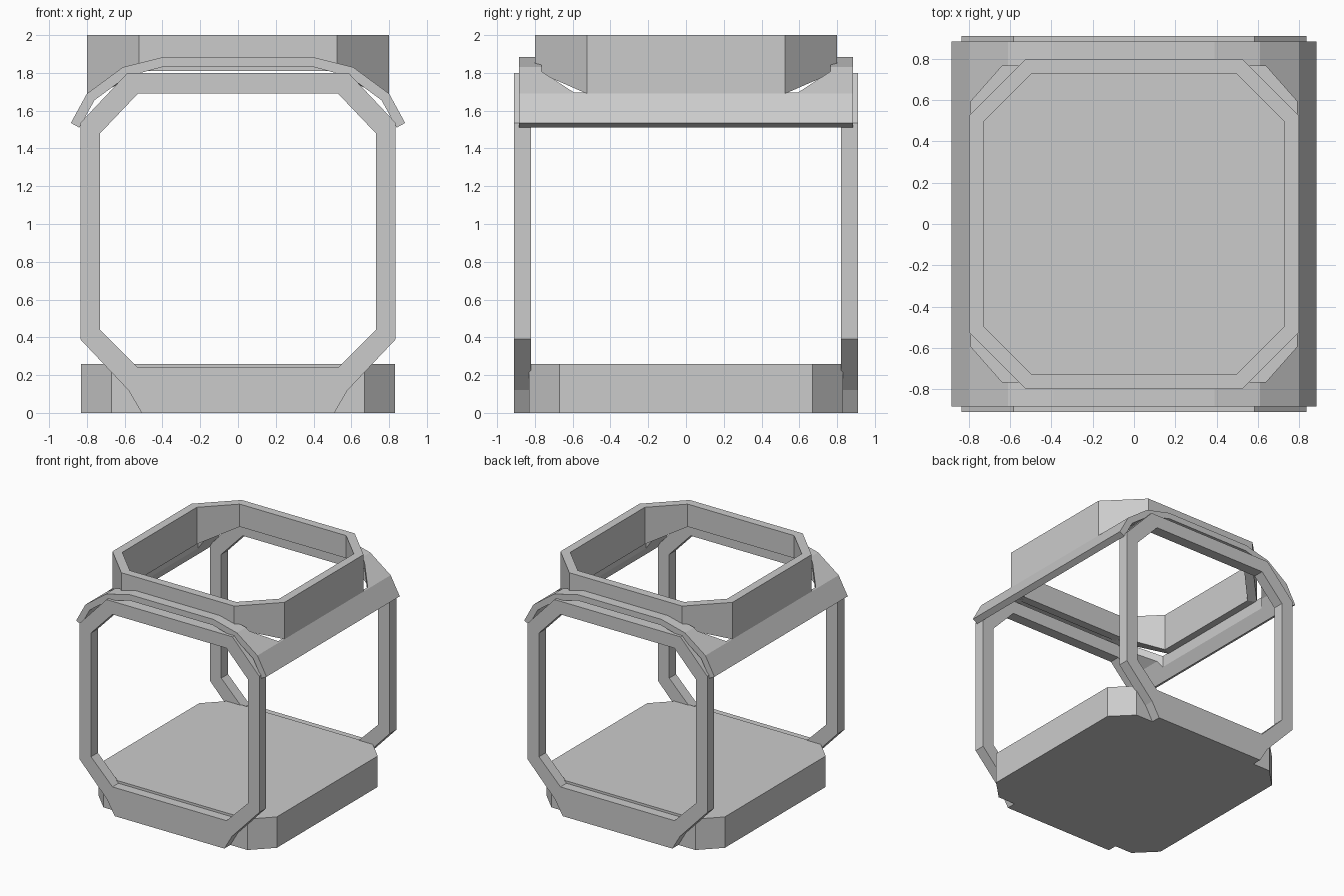
import bpy, bmesh

if "Cube" in bpy.data.objects:
    bpy.data.objects.remove(bpy.data.objects["Cube"])

grey = bpy.data.materials.new("plain grey")
grey.diffuse_color = (0.6, 0.6, 0.6, 1)
grey.use_nodes = True
grey.node_tree.nodes["Principled BSDF"].inputs["Base Color"].default_value = grey.diffuse_color


def make_object(name, bm):
    bmesh.ops.recalc_face_normals(bm, faces=bm.faces)
    mesh = bpy.data.meshes.new(name)
    bm.to_mesh(mesh)
    bm.free()
    mesh.materials.append(grey)
    obj = bpy.data.objects.new(name, mesh)
    bpy.context.collection.objects.link(obj)
    return obj


def octagon(x, y, cx, cy):
    """Chamfered rectangle; cx, cy are the half lengths of the straight edges."""
    return [(-cx, -y), (cx, -y), (x, -cy), (x, cy),
            (cx, y), (-cx, y), (-x, cy), (-x, -cy)]


def prism(name, low, high):
    bm = bmesh.new()
    a = [bm.verts.new(p) for p in low]
    b = [bm.verts.new(p) for p in high]
    n = len(a)
    bm.faces.new(a)
    bm.faces.new(b)
    for i in range(n):
        j = (i + 1) % n
        bm.faces.new((a[i], a[j], b[j], b[i]))
    return make_object(name, bm)


def tube(name, loops):
    """Joins four equal loops into a closed ring with a rectangular section."""
    bm = bmesh.new()
    rows = [[bm.verts.new(p) for p in loop] for loop in loops]
    n = len(rows[0])
    for k in range(4):
        r, s = rows[k], rows[(k + 1) % 4]
        for i in range(n):
            j = (i + 1) % n
            bm.faces.new((r[i], r[j], s[j], s[i]))
    return make_object(name, bm)


def mirrored(half):
    return half + [(-x, z) for x, z in reversed(half)]


# Solid base block
base = octagon(0.83, 0.83, 0.67, 0.67)
prism("base", [(x, y, 0) for x, y in base], [(x, y, 0.26) for x, y in base])

# Front and back frames
outer = mirrored([(0.51, 0), (0.58, 0.12), (0.835, 0.39), (0.835, 1.535), (0.585, 1.80)])
inner = mirrored([(0.53, 0.24), (0.63, 0.34), (0.73, 0.44), (0.73, 1.48), (0.53, 1.69)])
for name, s in (("front_frame", -1), ("back_frame", 1)):
    tube(name, [[(x, s * y, z) for x, z in prof] for prof, y in
                ((outer, 0.82), (outer, 0.91), (inner, 0.91), (inner, 0.82))])

# Bent roof shell
top = mirrored([(0.885, 1.535), (0.80, 1.69), (0.61, 1.83), (0.39, 1.885)])
under = mirrored([(0.84, 1.51), (0.76, 1.655), (0.59, 1.78), (0.385, 1.835)])
section = top + under[::-1]
roof = prism("roof", [(x, -0.885, z) for x, z in section],
             [(x, 0.885, z) for x, z in section])

# Opening in the roof
hole = octagon(0.79, 0.765, 0.64, 0.595)
cutter = prism("roof_opening_cutter", [(x, y, 1.4) for x, y in hole],
               [(x, y, 2.1) for x, y in hole])
cutter.hide_render = True
cutter.hide_viewport = True
mod = roof.modifiers.new("opening", 'BOOLEAN')
mod.operation = 'DIFFERENCE'
mod.solver = 'EXACT'
mod.object = cutter

# Collar on top: its lower edge follows the roof
wall_out = octagon(0.80, 0.80, 0.525, 0.525)
wall_in = octagon(0.73, 0.73, 0.495, 0.495)


def lower(loop):
    return [(x, y, 1.81 if abs(y) > abs(x) else 1.69) for x, y in loop]


def upper(loop):
    return [(x, y, 2.0) for x, y in loop]


tube("top_collar", [lower(wall_out), upper(wall_out), upper(wall_in), lower(wall_in)])
